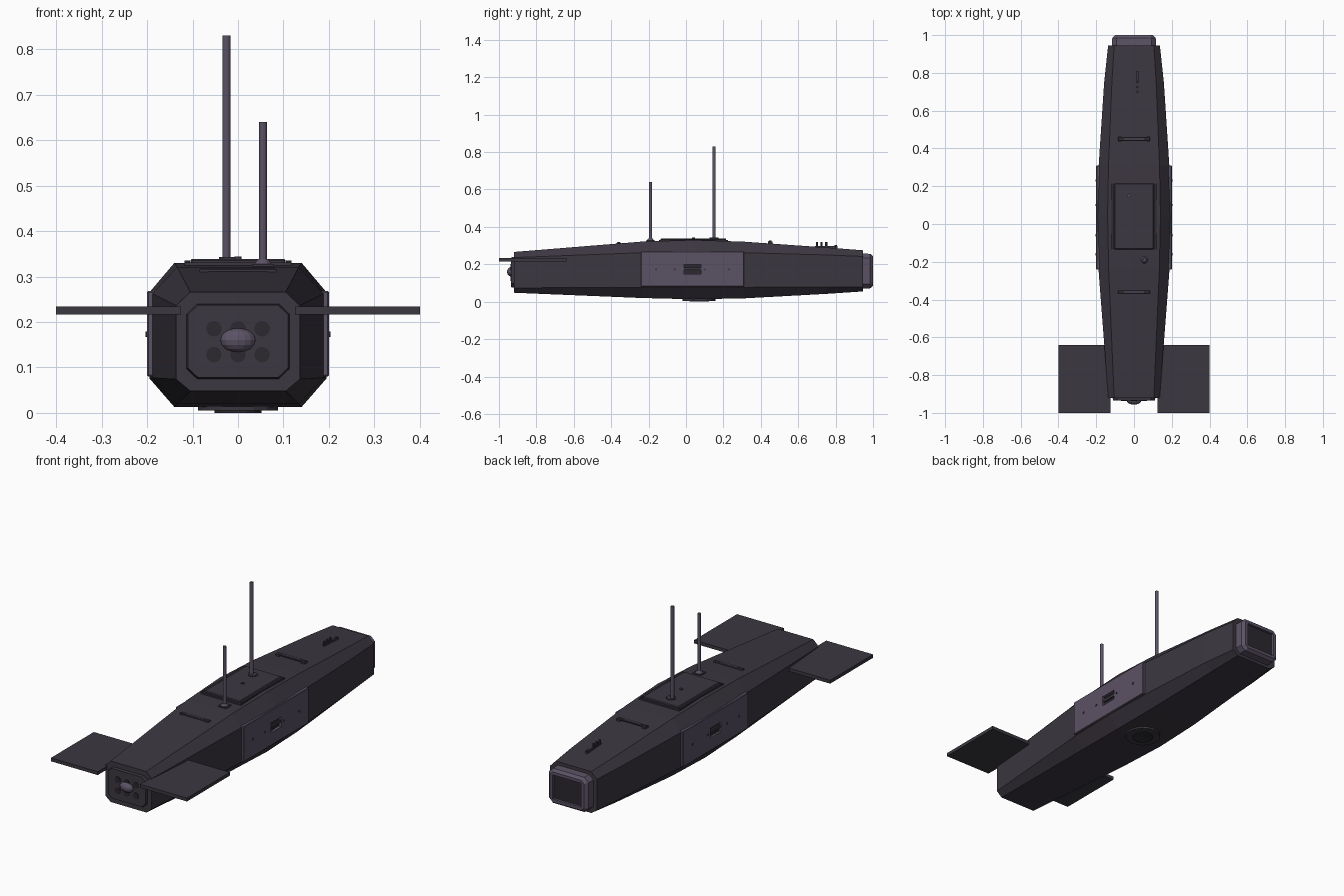
import bpy, bmesh, math
from mathutils import Matrix

if "Cube" in bpy.data.objects:
    bpy.data.objects.remove(bpy.data.objects["Cube"])


def mat(name, col):
    m = bpy.data.materials.new(name)
    m.diffuse_color = (*col, 1)
    m.use_nodes = True
    m.node_tree.nodes["Principled BSDF"].inputs["Base Color"].default_value = m.diffuse_color
    return m


DARK = mat("dark_grey", (0.045, 0.038, 0.052))
LIGHT = mat("light_grey", (0.105, 0.085, 0.13))
BLACK = mat("near_black", (0.025, 0.021, 0.029))


def finish(name, bm, m):
    bmesh.ops.recalc_face_normals(bm, faces=bm.faces)
    me = bpy.data.meshes.new(name)
    bm.to_mesh(me)
    bm.free()
    me.materials.append(m)
    ob = bpy.data.objects.new(name, me)
    bpy.context.collection.objects.link(ob)
    return ob


def loft(name, stations, m):
    """Chamfered eight-sided rings along y: (y, half width, flat half width, z bottom, low, high, top)."""
    bm = bmesh.new()
    rings = []
    for y, w, t, zb, zl, zh, zt in stations:
        pts = [(t, zb), (w, zl), (w, zh), (t, zt), (-t, zt), (-w, zh), (-w, zl), (-t, zb)]
        rings.append([bm.verts.new((x, y, z)) for x, z in pts])
    for a, b in zip(rings, rings[1:]):
        for i in range(8):
            j = (i + 1) % 8
            bm.faces.new((a[i], a[j], b[j], b[i]))
    bm.faces.new(rings[0])
    bm.faces.new(rings[-1])
    return finish(name, bm, m)


def box(name, x, y, z, m, bevel=0.0):
    bm = bmesh.new()
    bmesh.ops.create_cube(bm, size=1)
    for v in bm.verts:
        for i, (a, b) in enumerate((x, y, z)):
            v.co[i] = (a + b) / 2 + v.co[i] * (b - a)
    if bevel:
        bmesh.ops.bevel(bm, geom=bm.edges[:], offset=bevel, segments=1, affect='EDGES')
    return finish(name, bm, m)


def cyl(name, loc, r, h, m, axis='Z', n=12, r2=None):
    bm = bmesh.new()
    bmesh.ops.create_cone(bm, cap_ends=True, segments=n, radius1=r,
                          radius2=r if r2 is None else r2, depth=h)
    rot = {'Z': Matrix(), 'X': Matrix.Rotation(math.pi / 2, 4, 'Y'),
           'Y': Matrix.Rotation(math.pi / 2, 4, 'X')}[axis]
    bmesh.ops.transform(bm, verts=bm.verts, matrix=Matrix.Translation(loc) @ rot)
    return finish(name, bm, m)


def cut(ob, cutter):
    mod = ob.modifiers.new("cut", 'BOOLEAN')
    mod.operation = 'DIFFERENCE'
    mod.solver = 'EXACT'
    mod.object = cutter
    cutter.hide_render = True
    cutter.hide_set(True)


# Main hull
hull = loft("hull", [
    (-0.92, .136, .105, .048, .074, .236, .266),
    (-0.24, .188, .134, .020, .077, .262, .321),
    (0.04, .195, .140, .013, .076, .265, .330),
    (0.31, .187, .135, .018, .077, .262, .321),
    (0.75, .158, .117, .042, .080, .250, .290),
    (0.945, .137, .105, .055, .078, .242, .275)], DARK)

# End cap with recessed window
cap = loft("end_cap", [
    (0.93, .118, .092, .070, .094, .234, .258),
    (0.985, .115, .092, .072, .094, .234, .256),
    (1.0, .100, .084, .084, .100, .228, .244)], LIGHT)
cut(cap, box("window_cutter", (-.084, .084), (.985, 1.05), (.1, .228), DARK))
box("window", (-.084, .084), (.975, .987), (.1, .228), BLACK)

# Front plate with ports and a bulb
loft("front_plate", [
    (-0.935, .110, .088, .078, .099, .216, .237),
    (-0.91, .115, .092, .073, .096, .219, .241)], DARK)
for z in (.128, .185):
    for x in (-.053, 0, .053):
        cyl("port", (x, -.934, z), .017, .006, BLACK, 'Y', 16)
bm = bmesh.new()
bmesh.ops.create_uvsphere(bm, u_segments=16, v_segments=8, radius=1)
bmesh.ops.transform(bm, verts=bm.verts, matrix=Matrix.Translation((0, -.93, .16))
                    @ Matrix.Diagonal((.04, .027, .027, 1)))
finish("bulb", bm, LIGHT)

for s in (-1, 1):
    def sx(a, b):
        return tuple(sorted((s * a, s * b)))
    # Flat fins, running from inside the hull outward
    box("fin", sx(.125, .4), (-1, -.64), (.216, .234), DARK)
    # Side panels with recessed grip and bolts
    panel = box("side_panel", sx(.16, .2), (-.24, .31), (.08, .268), LIGHT, .003)
    cutter = box("grip_cutter", sx(.182, .25), (-.01, .08), (.148, .2), DARK)
    cut(panel, cutter)
    cut(hull, cutter)
    box("grip_back", sx(.178, .184), (-.01, .08), (.148, .2), BLACK)
    box("grip_bar", sx(.188, .196), (-.01, .08), (.17, .184), DARK)
    for y in (-.16, -.06, .1, .23):
        cyl("panel_bolt", (s * .2, y, .173), .006, .006, DARK, 'X', 8)

# Top hatch
box("hatch_frame", (-.118, .118), (-.145, .225), (.318, .331), DARK)
box("hatch", (-.105, .105), (-.135, .215), (.32, .339), DARK, .004)
for x in (-.112, .112):
    box("hatch_rail", (x - .006, x + .006), (-.135, .215), (.325, .335), BLACK)
cyl("hatch_knob", (0, .04, .340), .008, .008, DARK)

# Masts and their feet
cyl("tall_mast", (-.025, .15, .58), .009, .5, LIGHT)
cyl("tall_mast_foot", (-.018, .15, .34), .024, .006, DARK)
cyl("short_mast", (.055, -.19, .48), .009, .32, LIGHT)
box("short_mast_base", (.031, .079), (-.213, -.167), (.315, .327), DARK)
cyl("short_mast_foot", (.055, -.19, .332), .02, .012, LIGHT, r2=.012)

# Cross handles on the deck
for y, z in ((.45, .325), (-.36, .318)):
    box("handle_bar", (-.085, .085), (y - .009, y + .009), (z - .010, z), DARK, .003)
    box("handle_inlay", (-.053, .053), (y - .006, y + .006), (z - .009, z + .001), LIGHT)
    for x in (-.075, .075):
        box("handle_foot", (x - .01, x + .01), (y - .012, y + .012), (z - .025, z - .004), DARK)

# Row of small deck pins
box("pin_rail", (.013, .023), (.69, .81), (.28, .298), DARK)
for y in (.7, .725, .75):
    cyl("pin", (.018, y, .3), .006, .036, DARK, n=8)
cyl("end_pin", (.018, .8, .292), .006, .02, DARK, n=8)

# Belly plate and vent
cyl("belly_plate", (0, .07, .012), .088, .014, DARK, n=16)
cyl("belly_vent", (0, .07, .006), .052, .012, BLACK, n=16)
for i in range(-2, 3):
    box("vent_slat", (-.038, .038), (.067 + i * .015, .073 + i * .015), (0, .004), DARK)
